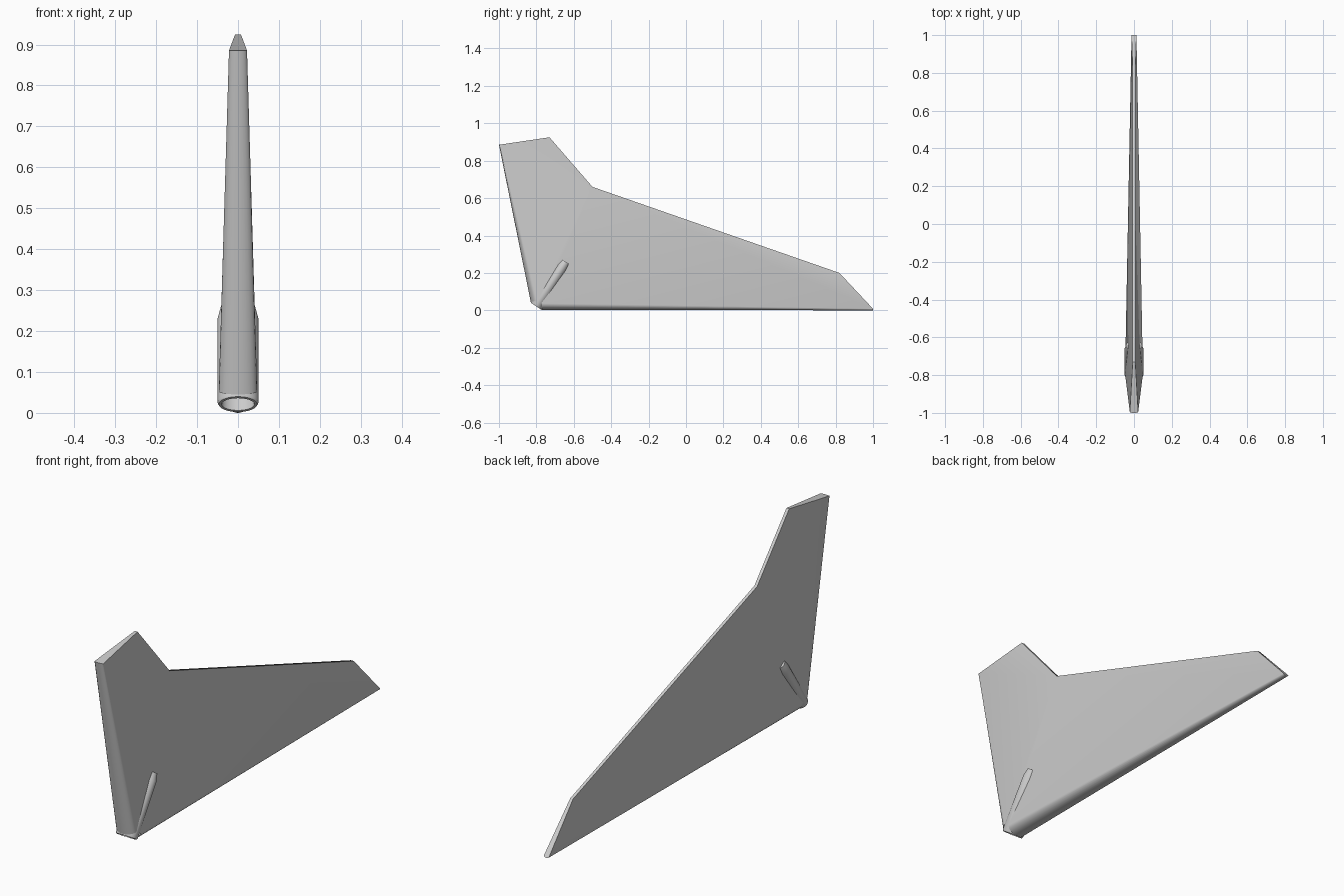
import bpy, bmesh, math
from mathutils import Vector

cube = bpy.data.objects.get("Cube")
if cube:
    bpy.data.objects.remove(cube)

grey = bpy.data.materials.new("plain grey")
grey.use_nodes = True
colour = (0.6, 0.6, 0.6, 1)
grey.diffuse_color = colour
grey.node_tree.nodes["Principled BSDF"].inputs["Base Color"].default_value = colour


def finish(name, bm, angle=30):
    bmesh.ops.remove_doubles(bm, verts=bm.verts, dist=1e-5)
    bmesh.ops.recalc_face_normals(bm, faces=bm.faces)
    mesh = bpy.data.meshes.new(name)
    bm.to_mesh(mesh)
    bm.free()
    obj = bpy.data.objects.new(name, mesh)
    bpy.context.collection.objects.link(obj)
    mesh.materials.append(grey)
    bpy.ops.object.select_all(action='DESELECT')
    obj.select_set(True)
    bpy.context.view_layer.objects.active = obj
    bpy.ops.object.shade_smooth_by_angle(angle=math.radians(angle))
    return obj


ARC = 12
THIN = 0.007


def station(edge, trail, inward, half, depth):
    """Closed section: thin trailing edge, then a rounded outer edge."""
    e, t, n = Vector(edge), Vector(trail), Vector(inward).normalized()
    pts = [(THIN, t.x, t.y)]
    for i in range(ARC + 1):
        a = math.pi * i / ARC
        p = e + n * depth * (1 - math.sin(a))
        pts.append((half * math.cos(a), p.x, p.y))
    pts.append((-THIN, t.x, t.y))
    return pts


def loft(bm, start, end):
    rings = [[bm.verts.new(p) for p in ring] for ring in (start, end)]
    count = len(start)
    for i in range(count):
        j = (i + 1) % count
        bm.faces.new((rings[0][i], rings[0][j], rings[1][j], rings[1][i]))
    bm.faces.new(rings[1])


# Fin: an upright arm and a long arm, joined at the shoulder
shoulder = (-0.5, 0.66)
front_in, bottom_in = (0.98, 0.2), (0, 1)
front_root = station((-0.83, 0.045), shoulder, front_in, 0.047, 0.035)
bottom_root = station((-0.77, 0.002), shoulder, bottom_in, 0.047, 0.035)
tip = station((-1, 0.885), (-0.73, 0.925), front_in, 0.022, 0.003)
tail = station((1, 0), (0.82, 0.2), bottom_in, 0.013, 0.008)

bm = bmesh.new()
loft(bm, front_root, tip)
loft(bm, bottom_root, tail)
# Side panels between the two arms, leaving the socket mouth open
for k in (1, ARC + 1):
    side = 0 if k == 1 else -1
    bm.faces.new([bm.verts.new(p) for p in
                  (front_root[side], front_root[k], bottom_root[k])])
finish("fin", bm)

# Socket: a hollow oval tube running up into the fin
axis = Vector((0, 0.55, 0.835)).normalized()
across = Vector((0, axis.z, -axis.y))
mouth = Vector((0, -0.8, 0.021))
# distance along the axis, half width, half height
profile = [(0.22, 0, 0), (0.22, 0.04, 0.027), (0, 0.04, 0.027),
           (0, 0.047, 0.034), (0.006, 0.05, 0.037),
           (0.25, 0.05, 0.034), (0.285, 0.042, 0.03), (0.285, 0, 0)]
SIDES = 32
bm = bmesh.new()
rings = []
for along, half_x, half_z in profile:
    ring = []
    for i in range(SIDES):
        a = math.tau * i / SIDES
        p = mouth + axis * along + across * (half_z * math.sin(a))
        p.x = half_x * math.cos(a)
        ring.append(bm.verts.new(p))
    rings.append(ring)
for r0, r1 in zip(rings, rings[1:]):
    for i in range(SIDES):
        j = (i + 1) % SIDES
        bm.faces.new((r0[i], r0[j], r1[j], r1[i]))
bmesh.ops.dissolve_degenerate(bm, dist=1e-6, edges=bm.edges)
finish("socket", bm)
